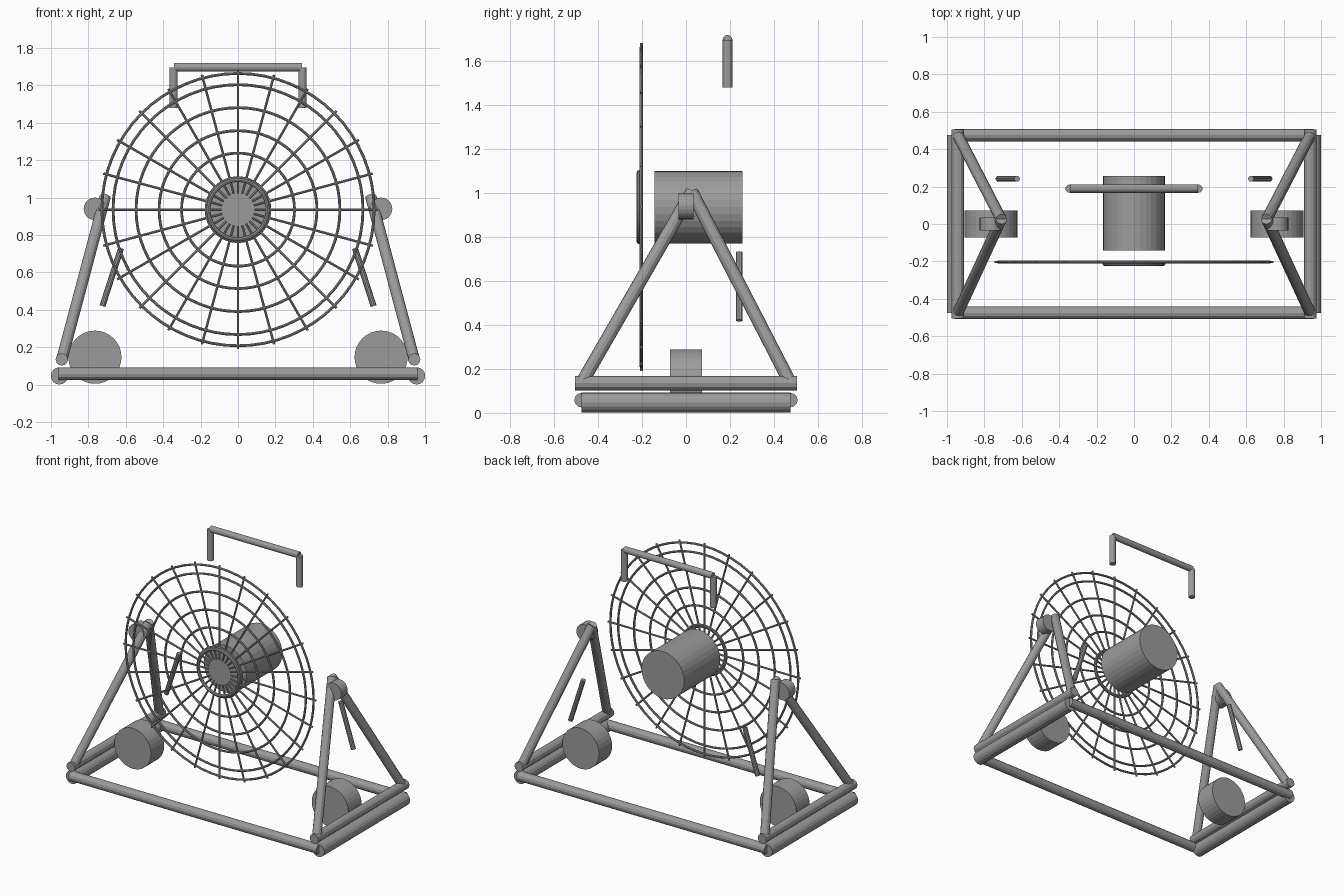
import bpy
import math
from mathutils import Vector

old = bpy.data.objects.get("Cube")
if old:
    bpy.data.objects.remove(old, do_unlink=True)

steel = bpy.data.materials.new("steel grey")
steel.use_nodes = True
GREY = (0.33, 0.33, 0.33, 1)
steel.diffuse_color = GREY
steel.node_tree.nodes["Principled BSDF"].inputs["Base Color"].default_value = GREY


def finish(name):
    obj = bpy.context.object
    obj.name = name
    obj.data.materials.append(steel)
    return obj


def rod(name, a, b, radius, sides=12):
    """Capped cylinder running from point a to point b."""
    a, b = Vector(a), Vector(b)
    d = b - a
    bpy.ops.mesh.primitive_cylinder_add(
        vertices=sides, radius=radius, depth=d.length, location=(a + b) / 2,
        rotation=d.to_track_quat('Z', 'Y').to_euler())
    return finish(name)


def ring(name, y, major, minor):
    """Wire ring facing the front, around the fan axis."""
    bpy.ops.mesh.primitive_torus_add(
        major_segments=64, minor_segments=8, major_radius=major,
        minor_radius=minor, location=(0, y, AXIS_Z),
        rotation=(math.pi / 2, 0, 0))
    return finish(name)


AXIS_Z = 0.936
GRILL_Y = -0.203

# Base rails across the front and back
for end, y in (("front", -0.475), ("back", 0.475)):
    rod(end + "_rail", (-0.96, y, 0.058), (0.96, y, 0.058), 0.033)

# Side frames, wheels, pivots and struts
for side, s in (("left", 1), ("right", -1)):
    rod(side + "_foot_tube", (s * 0.955, -0.475, 0.047),
        (s * 0.955, 0.475, 0.047), 0.046, 16)
    rod(side + "_side_rail", (s * 0.942, -0.505, 0.135),
        (s * 0.942, 0.505, 0.135), 0.033)
    for end, y in (("front", -0.475), ("back", 0.475)):
        rod(f"{side}_{end}_leg", (s * 0.942, y, 0.135),
            (s * 0.71, 0.026, 1.005), 0.03)
    rod(side + "_wheel", (s * 0.765, -0.073, 0.147),
        (s * 0.765, 0.073, 0.147), 0.142, 32)
    rod(side + "_pivot", (s * 0.765, -0.035, 0.94),
        (s * 0.765, 0.035, 0.94), 0.06, 24)
    rod(side + "_strut", (s * 0.625, 0.242, 0.73),
        (s * 0.725, 0.242, 0.42), 0.016, 10)
    rod(side + "_handle_post", (s * 0.345, 0.189, 1.48),
        (s * 0.345, 0.189, 1.695), 0.022)

# Handle bar
rod("handle_bar", (-0.343, 0.189, 1.697), (0.343, 0.189, 1.697), 0.022)

# Motor
rod("motor", (0, -0.143, AXIS_Z), (0, 0.256, AXIS_Z), 0.165, 32)

# Grill rings and hub
for i, r in enumerate((0.302, 0.422, 0.545, 0.668, 0.728)):
    ring(f"grill_ring_{i + 1}", GRILL_Y, r, 0.0075)
ring("hub_outer_ring", GRILL_Y, 0.17, 0.008)
ring("hub_front_ring", GRILL_Y - 0.01, 0.158, 0.011)

# Grill spokes
SPOKES = 24
for i in range(SPOKES):
    t = 2 * math.pi * i / SPOKES
    ray = Vector((math.cos(t), 0, math.sin(t)))
    centre = Vector((0, GRILL_Y, AXIS_Z))
    rod(f"grill_spoke_{i + 1}", centre + ray * 0.087, centre + ray * 0.746,
        0.0065, 8)
